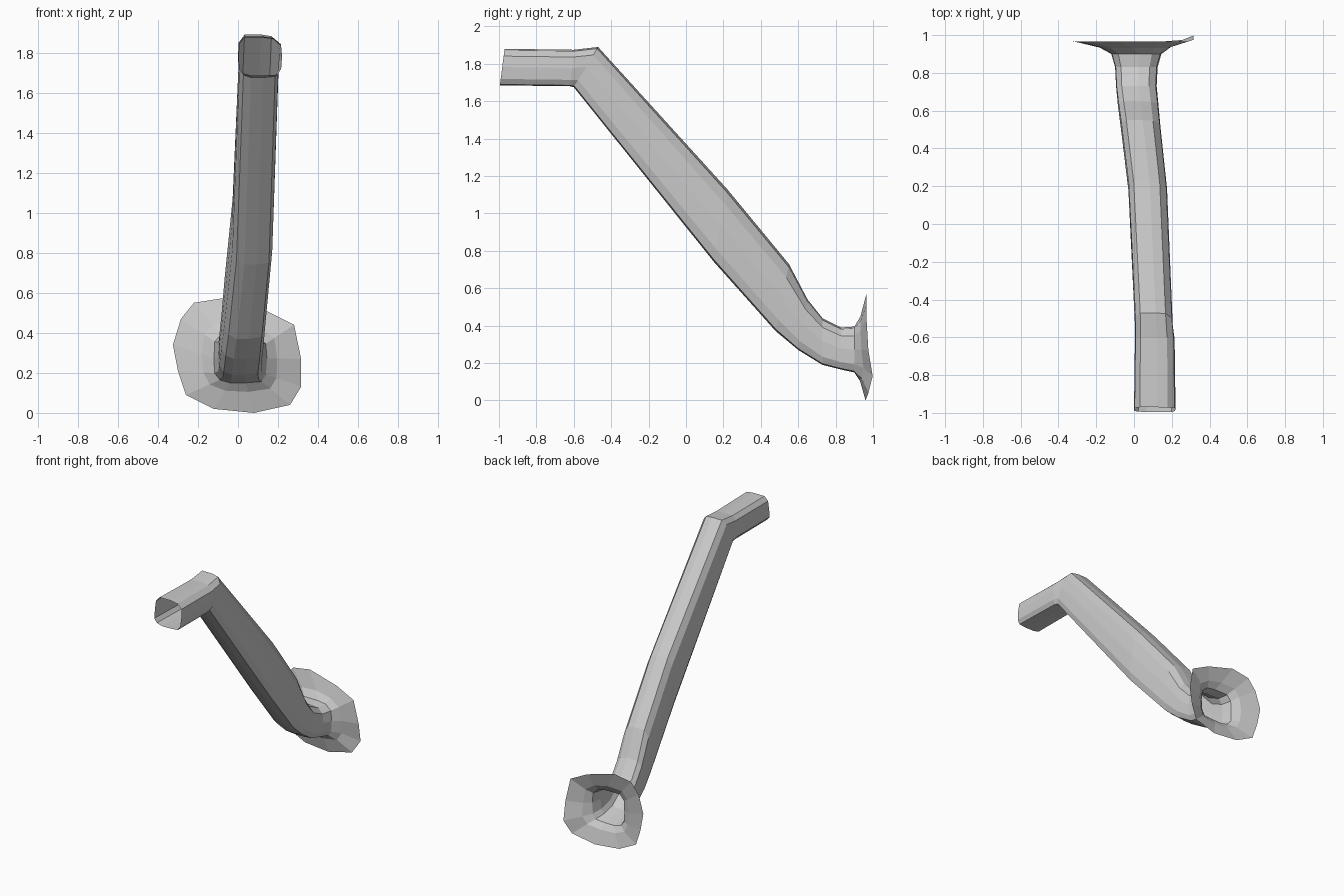
import bpy, bmesh
from mathutils import Vector

if "Cube" in bpy.data.objects:
    bpy.data.objects.remove(bpy.data.objects["Cube"])

# Cross-section of the tube in unit coordinates, clockwise from the top left
SECTION = [(-.72, 1), (.1, 1), (.62, .92), (.95, .6), (1, 0), (.96, -.65), (.8, -.95),
           (.2, -1), (-.4, -1), (-.78, -.88), (-.98, -.6), (-1, 0), (-.97, .68)]

# Stations along the tube: top (y, z), bottom (y, z), left x, right x
STATIONS = [
    ((-.97, 1.88), (-.995, 1.685), .0, .22),
    ((-.60, 1.875), (-.62, 1.68), .005, .215),
    ((-.47, 1.89), (-.60, 1.675), .005, .205),
    ((.22, 1.13), (.15, .74), -.03, .175),
    ((.55, .73), (.48, .37), -.07, .14),
    ((.65, .54), (.60, .27), -.085, .13),
    ((.73, .44), (.73, .19), -.095, .12),
    ((.83, .39), (.83, .165), -.10, .125),
    ((.90, .395), (.90, .15), -.12, .145),
]

# Flared rim, matching the section order: x, y, z
RIM = [(-.22, .965, .55), (-.08, .965, .572), (.14, .965, .51), (.28, .965, .44),
       (.315, .975, .27), (.315, .998, .13), (.26, .975, .04), (.08, .96, .0),
       (-.12, .96, .02), (-.26, .962, .09), (-.30, .965, .21), (-.325, .968, .34),
       (-.285, .965, .47)]


def ring(top, bottom, x0, x1):
    pts = []
    for u, v in SECTION:
        t = (v + 1) / 2
        pts.append(Vector((x0 + (x1 - x0) * (u + 1) / 2,
                           bottom[0] + (top[0] - bottom[0]) * t,
                           bottom[1] + (top[1] - bottom[1]) * t)))
    return pts


def loft(name, rings):
    bm = bmesh.new()
    loops = [[bm.verts.new(p) for p in r] for r in rings]
    n = len(SECTION)
    for a, b in zip(loops, loops[1:]):
        for i in range(n):
            j = (i + 1) % n
            bm.faces.new((a[i], a[j], b[j], b[i]))
    bmesh.ops.recalc_face_normals(bm, faces=bm.faces)
    mesh = bpy.data.meshes.new(name)
    bm.to_mesh(mesh)
    bm.free()
    obj = bpy.data.objects.new(name, mesh)
    bpy.context.collection.objects.link(obj)
    return obj


# Bent open pipe
rings = [ring(*s) for s in STATIONS]
# Flange: neck curling outward to the rim
rim = [Vector(p) for p in RIM]
neck = rings[-1]
curl = []
for a, b in zip(neck, rim):
    p = a.lerp(b, .3)
    p.y = a.y + (b.y - a.y) * .5
    curl.append(p)
loft("flanged_pipe", rings + [curl, rim])
